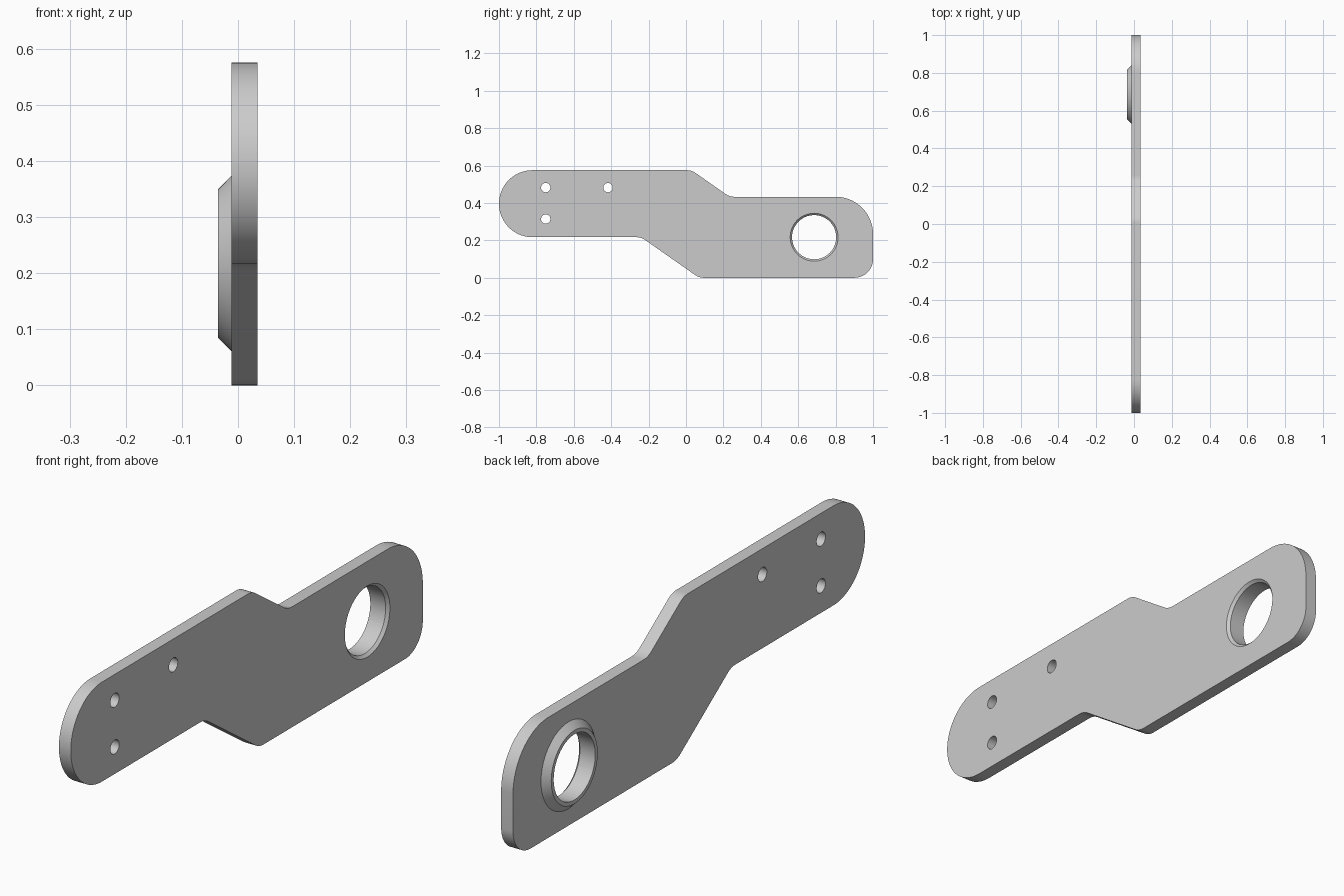
import bpy
import bmesh
import math
from mathutils import Matrix, Vector

if "Cube" in bpy.data.objects:
    bpy.data.objects.remove(bpy.data.objects["Cube"], do_unlink=True)

BACK, FRONT = -0.012, 0.035      # plate faces along x
BOSS_TIP = -0.036
HUB = (0.685, 0.217)             # bearing hole centre (y, z)

grey = bpy.data.materials.new("plain grey")
grey.use_nodes = True
grey.diffuse_color = (0.6, 0.6, 0.6, 1)
grey.node_tree.nodes["Principled BSDF"].inputs["Base Color"].default_value = (0.6, 0.6, 0.6, 1)


def rounded(corners):
    """Replace each (y, z, radius) corner with a tangent arc."""
    points = []
    for i, (y, z, r) in enumerate(corners):
        p = Vector((y, z))
        a = (Vector(corners[i - 1][:2]) - p).normalized()
        b = (Vector(corners[(i + 1) % len(corners)][:2]) - p).normalized()
        half = a.angle(b) / 2
        centre = p + (a + b).normalized() * r / math.sin(half)
        start = p + a * r / math.tan(half) - centre
        sweep = start.angle_signed(p + b * r / math.tan(half) - centre)
        steps = max(6, round(abs(sweep) / math.radians(4)))
        for k in range(steps + 1):
            t = -sweep * k / steps
            c, s = math.cos(t), math.sin(t)
            points.append(centre + Vector((c * start.x - s * start.y, s * start.x + c * start.y)))
    return points


def finish(bm, name):
    bmesh.ops.remove_doubles(bm, verts=bm.verts, dist=1e-5)
    bmesh.ops.recalc_face_normals(bm, faces=bm.faces)
    mesh = bpy.data.meshes.new(name)
    bm.to_mesh(mesh)
    bm.free()
    mesh.materials.append(grey)
    obj = bpy.data.objects.new(name, mesh)
    bpy.context.collection.objects.link(obj)
    return obj


def cone(name, centre, x1, r1, x2, r2, sides=96):
    """Solid cone frustum along x, radius r1 at x1 and r2 at x2."""
    bm = bmesh.new()
    place = Matrix.Translation(((x1 + x2) / 2, *centre)) @ Matrix.Rotation(math.pi / 2, 4, "Y")
    bmesh.ops.create_cone(bm, cap_ends=True, segments=sides, radius1=r1, radius2=r2,
                          depth=x2 - x1, matrix=place)
    return finish(bm, name)


def combine(target, tool, operation):
    mod = target.modifiers.new(operation.title(), "BOOLEAN")
    mod.operation, mod.solver, mod.object = operation, "EXACT", tool
    bpy.context.view_layer.objects.active = target
    bpy.ops.object.modifier_apply(modifier=mod.name)
    bpy.data.objects.remove(tool, do_unlink=True)


# Cranked plate outline, extruded through its thickness
outline = rounded([
    (-1, 0.217, 0.1789), (-0.24, 0.217, 0.08), (0.07, 0, 0.08), (1, 0, 0.1),
    (1, 0.433, 0.2), (0.233, 0.433, 0.08), (0.03, 0.575, 0.08), (-1, 0.575, 0.1789),
])
bm = bmesh.new()
face = bm.faces.new([bm.verts.new((BACK, *p)) for p in outline])
wall = bmesh.ops.extrude_face_region(bm, geom=[face])["geom"]
bmesh.ops.translate(bm, vec=(FRONT - BACK, 0, 0),
                    verts=[v for v in wall if isinstance(v, bmesh.types.BMVert)])
plate = finish(bm, "bracket_plate")

# Tapered boss on the back face, sunk slightly into the plate
combine(plate, cone("boss", HUB, BOSS_TIP, 0.132, BACK + 0.004, 0.160), "UNION")

# Bearing hole with a chamfered front rim
combine(plate, cone("bore", HUB, -0.1, 0.118, 0.1, 0.118), "DIFFERENCE")
combine(plate, cone("rim_chamfer", HUB, FRONT - 0.012, 0.116, FRONT + 0.012, 0.140), "DIFFERENCE")

# Three bolt holes
for spot in [(-0.75, 0.482), (-0.75, 0.314), (-0.417, 0.482)]:
    combine(plate, cone("bolt_hole", spot, -0.1, 0.025, 0.1, 0.025, 32), "DIFFERENCE")

# Smooth curved walls, keep the edges crisp
bpy.ops.object.select_all(action="DESELECT")
plate.select_set(True)
bpy.context.view_layer.objects.active = plate
bpy.ops.object.shade_smooth_by_angle(angle=math.radians(30))
